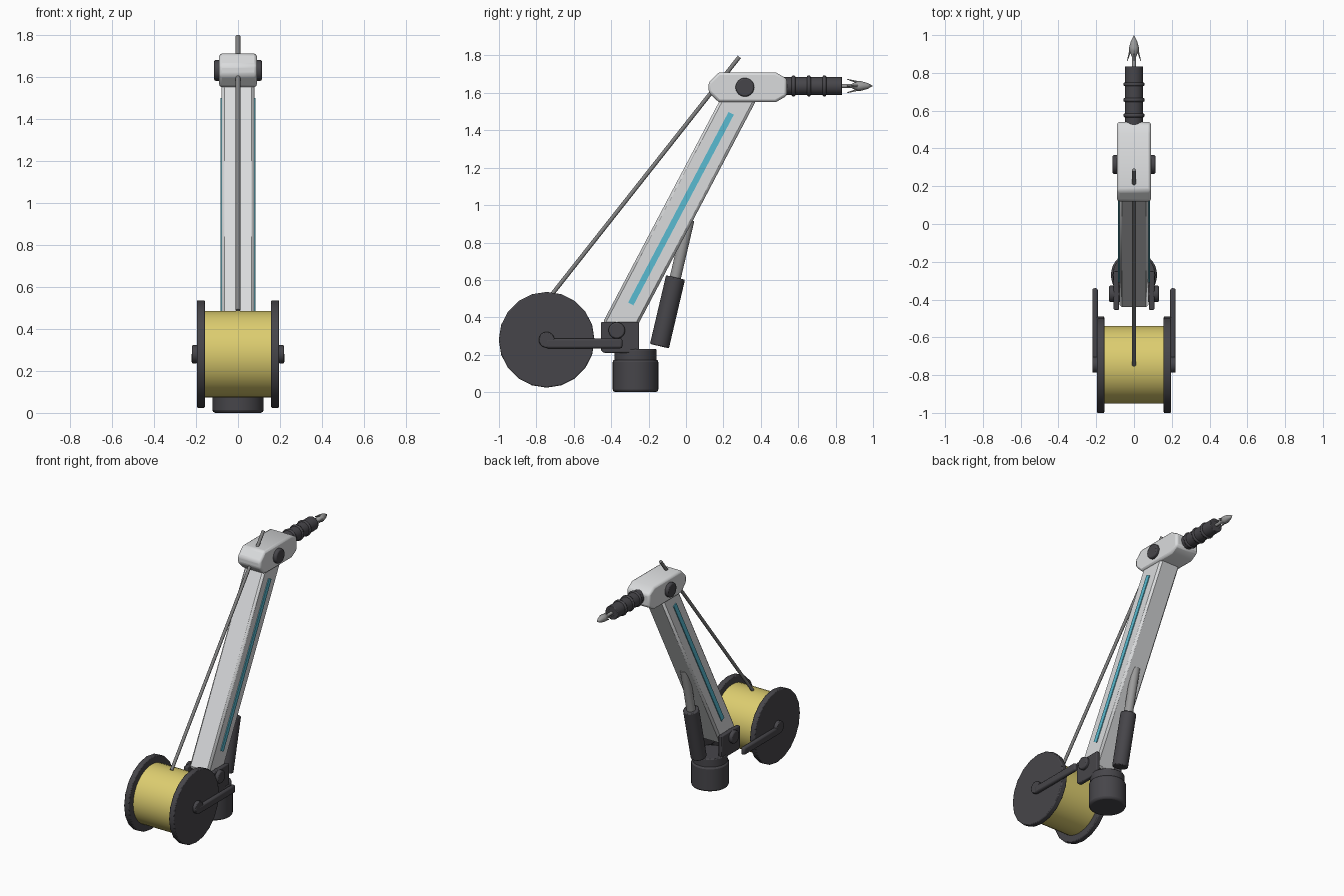
import bpy, bmesh, math
from mathutils import Vector, Matrix

if "Cube" in bpy.data.objects:
    bpy.data.objects.remove(bpy.data.objects["Cube"])


def material(name, r, g, b):
    m = bpy.data.materials.new(name)
    m.diffuse_color = (r, g, b, 1)
    m.use_nodes = True
    m.node_tree.nodes["Principled BSDF"].inputs["Base Color"].default_value = m.diffuse_color
    return m


WHITE = material("light grey paint", 0.70, 0.71, 0.72)
DARK = material("dark grey", 0.062, 0.060, 0.068)
YELLOW = material("yellow line", 0.72, 0.61, 0.16)
TEAL = material("teal trim", 0.10, 0.50, 0.64)
STEEL = material("steel", 0.33, 0.33, 0.33)
CABLE = material("cable grey", 0.22, 0.22, 0.22)


def finish(name, bm, mat, bevel=0, segments=2, smooth=True):
    bmesh.ops.recalc_face_normals(bm, faces=bm.faces)
    me = bpy.data.meshes.new(name)
    bm.to_mesh(me)
    bm.free()
    me.materials.append(mat)
    ob = bpy.data.objects.new(name, me)
    bpy.context.collection.objects.link(ob)
    if bevel:
        mod = ob.modifiers.new("bevel", 'BEVEL')
        mod.width, mod.segments, mod.limit_method = bevel, segments, 'ANGLE'
        mod.angle_limit = math.radians(35)
    if smooth:
        bpy.ops.object.select_all(action='DESELECT')
        ob.select_set(True)
        bpy.context.view_layer.objects.active = ob
        bpy.ops.object.shade_smooth_by_angle(angle=math.radians(35))
    return ob


def rod(name, a, b, r, mat, r2=None, sides=32, bevel=0, smooth=True):
    """Cylinder or cone running from point a to point b."""
    a, b = Vector(a), Vector(b)
    d = b - a
    turn = d.to_track_quat('Z', 'Y').to_matrix().to_4x4()
    bm = bmesh.new()
    bmesh.ops.create_cone(bm, cap_ends=True, segments=sides, radius1=r,
                          radius2=r if r2 is None else r2, depth=d.length,
                          matrix=Matrix.Translation((a + b) / 2) @ turn)
    return finish(name, bm, mat, bevel, smooth=smooth)


def slab(name, profile, x0, x1, mat, bevel=0, segments=2):
    """Side profile of (y, z) points extruded from x0 to x1."""
    bm = bmesh.new()
    face = bm.faces.new([bm.verts.new((x0, y, z)) for y, z in profile])
    ext = bmesh.ops.extrude_face_region(bm, geom=[face])["geom"]
    bmesh.ops.translate(bm, vec=(x1 - x0, 0, 0),
                        verts=[v for v in ext if isinstance(v, bmesh.types.BMVert)])
    return finish(name, bm, mat, bevel, segments)


def lathe(name, origin, profile, mat, sides=16):
    """Revolve (distance along +y, radius) points about the y axis."""
    bm = bmesh.new()
    vs = [bm.verts.new((r, d, 0)) for d, r in profile]
    es = [bm.edges.new(p) for p in zip(vs, vs[1:])]
    bmesh.ops.spin(bm, geom=vs + es, cent=(0, 0, 0), axis=(0, 1, 0),
                   angle=math.tau, steps=sides)
    bmesh.ops.remove_doubles(bm, verts=bm.verts, dist=1e-4)
    bmesh.ops.translate(bm, vec=origin, verts=bm.verts)
    return finish(name, bm, mat)


# Pivot points in (y, z) and the boom direction between them
foot, head = Vector((-0.37, 0.33)), Vector((0.315, 1.63))
along = (head - foot).normalized()
across = Vector((along.y, -along.x))


def boom_rect(d0, d1, half):
    return [foot + along * d + across * s * half
            for d, s in ((d0, -1), (d0, 1), (d1, 1), (d1, -1))]


# Base and neck
rod("base", (0, -0.27, 0), (0, -0.27, 0.175), 0.122, DARK, bevel=0.014)
rod("base_neck", (0, -0.27, 0.16), (0, -0.27, 0.23), 0.113, DARK, bevel=0.006)

# Boom and head
boom_len = (head - foot).length
slab("boom", boom_rect(0, boom_len, 0.086), -0.078, 0.078, WHITE, 0.014, 1)
slab("boom_head", [(0.12, 1.605), (0.175, 1.55), (0.48, 1.55), (0.54, 1.585),
                   (0.54, 1.675), (0.48, 1.71), (0.175, 1.71), (0.12, 1.655)],
     -0.09, 0.09, WHITE, 0.014)
rod("head_pin", (-0.114, *head), (0.114, *head), 0.05, DARK, bevel=0.008)
rod("yoke_pin", (-0.132, *foot), (0.132, *foot), 0.044, DARK, bevel=0.008)

# Parts that repeat on both sides
for side, s in (("left", -1), ("right", 1)):
    slab(f"trim_stripe_{side}", boom_rect(0.16, 1.312, 0.016),
         s * 0.076, s * 0.084, TEAL)
    slab(f"yoke_plate_{side}", [(-0.455, 0.225), (-0.44, 0.21), (-0.25, 0.21),
                                (-0.25, 0.375), (-0.455, 0.375)],
         s * 0.079, s * 0.108, DARK, 0.006)
    rod(f"spool_flange_{side}", (s * 0.157, -0.745, 0.28),
        (s * 0.196, -0.745, 0.28), 0.256, DARK, sides=20, bevel=0.006)
    rod(f"spool_hub_{side}", (s * 0.19, -0.745, 0.28),
        (s * 0.22, -0.745, 0.28), 0.042, DARK, bevel=0.005)
    slab(f"spool_arm_{side}", [(-0.75, 0.234), (-0.34, 0.234),
                               (-0.34, 0.288), (-0.75, 0.288)],
         s * 0.191, s * 0.221, DARK, 0.011)

# Line drum and the cable leaving it
rod("spool_drum", (-0.16, -0.745, 0.28), (0.16, -0.745, 0.28), 0.206, YELLOW, sides=40)
rod("cable", (0, -0.745, 0.487), (0, 0.285, 1.792), 0.011, CABLE, sides=12)

# Hydraulic strut
rod("strut_barrel", (0, -0.142, 0.246), (0, -0.056, 0.613), 0.052, DARK, bevel=0.006)
rod("strut_rod", (0, -0.06, 0.60), (0, 0.015, 0.92), 0.030, STEEL, sides=24)

# Launcher sleeve with rings
ZL = 1.637
rod("sleeve", (0, 0.48, ZL), (0, 0.835, ZL), 0.048, DARK, bevel=0.004)
for i, y in enumerate((0.575, 0.657, 0.74)):
    rod(f"sleeve_ring_{i + 1}", (0, y - 0.01, ZL), (0, y + 0.01, ZL), 0.056,
        DARK, bevel=0.007)

# Dart with swept-back barbs
rod("dart_shaft", (0, 0.82, ZL), (0, 0.92, ZL), 0.011, STEEL, sides=12)
lathe("dart_tip", (0, 0.885, ZL), [(0, 0), (0, 0.011), (0.035, 0.026), (0.05, 0.026),
                                   (0.085, 0.016), (0.115, 0)], STEEL)
for i in range(4):
    a = math.tau * i / 4
    out = Vector((math.cos(a), 0, math.sin(a)))
    root = Vector((0, 0.925, ZL)) + out * 0.018
    tip = Vector((0, 0.862, ZL)) + out * 0.036
    rod(f"dart_barb_{i + 1}", root, tip, 0.007, STEEL, r2=0.002, sides=6, smooth=False)
